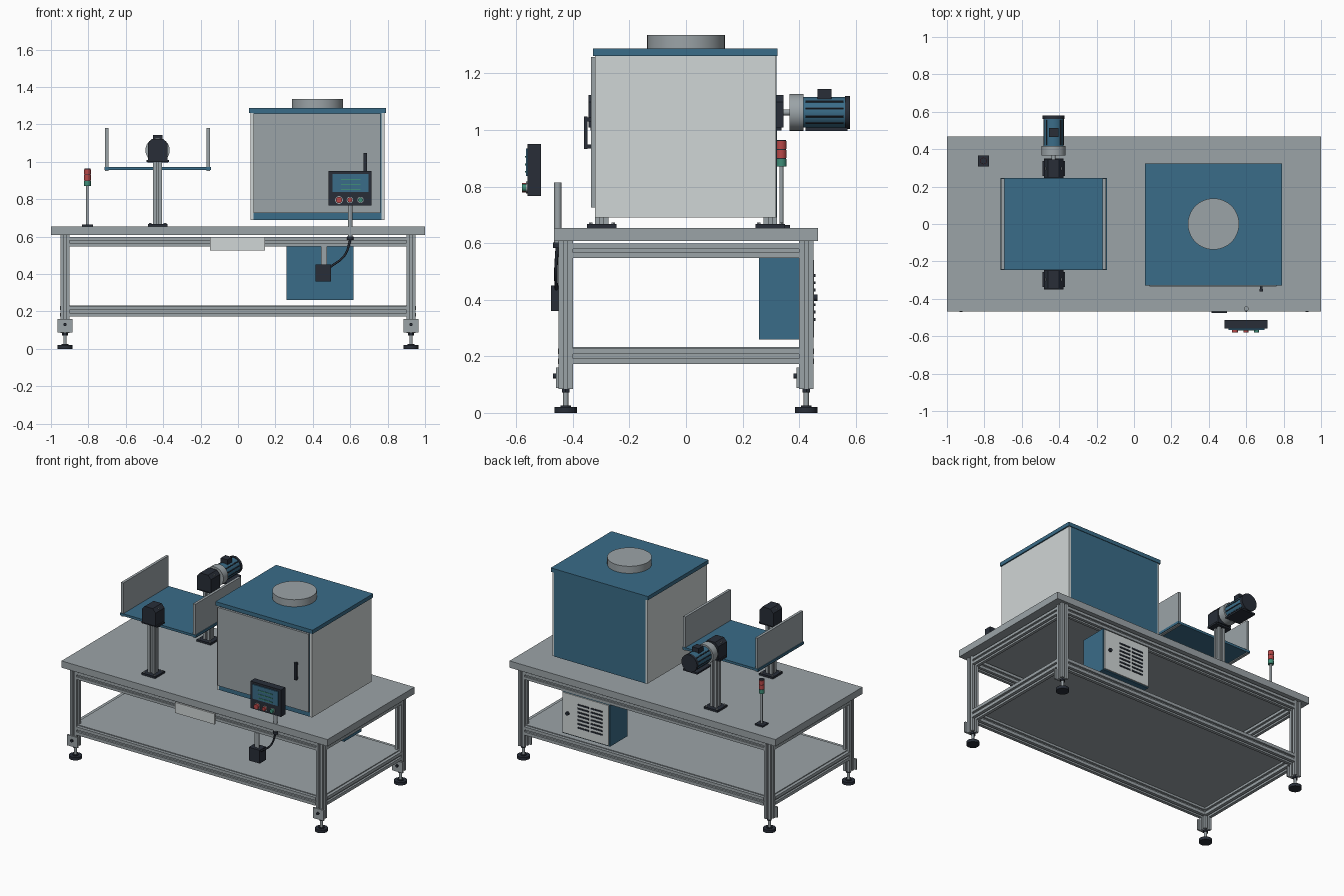
import bpy, bmesh, math
from mathutils import Matrix, Vector

if "Cube" in bpy.data.objects:
    bpy.data.objects.remove(bpy.data.objects["Cube"], do_unlink=True)


def material(name, r, g, b):
    m = bpy.data.materials.new(name)
    m.use_nodes = True
    m.diffuse_color = (r, g, b, 1)
    m.node_tree.nodes["Principled BSDF"].inputs["Base Color"].default_value = (r, g, b, 1)
    return m


GREY = material("machine grey", .33, .37, .39)
LIGHT = material("light panel", .63, .67, .67)
BLUE = material("steel blue", .042, .15, .246)
DARK = material("dark plastic", .021, .027, .039)
RED = material("signal red", .48, .065, .065)
GREEN = material("signal green", .05, .27, .19)
AXES = {"x": Matrix(((0, 0, 1), (1, 0, 0), (0, 1, 0))),
        "y": Matrix(((1, 0, 0), (0, 0, 1), (0, 1, 0))),
        "z": Matrix.Identity(3)}


def finish(name, bm, mat, smooth=False):
    bmesh.ops.recalc_face_normals(bm, faces=bm.faces)
    me = bpy.data.meshes.new(name)
    bm.to_mesh(me)
    bm.free()
    me.materials.append(mat)
    ob = bpy.data.objects.new(name, me)
    bpy.context.collection.objects.link(ob)
    if smooth:
        bpy.ops.object.select_all(action="DESELECT")
        ob.select_set(True)
        bpy.context.view_layer.objects.active = ob
        bpy.ops.object.shade_smooth_by_angle(angle=math.radians(35))
    return ob


def prism(name, pts, axis, start, end, centre, mat, smooth=False):
    """Extrude a flat outline along an axis; centre gives the two other coordinates."""
    bm = bmesh.new()
    rot = AXES[axis]
    ring = [bm.verts.new(rot @ Vector((u + centre[0], v + centre[1], start))) for u, v in pts]
    face = bm.faces.new(ring)
    ext = bmesh.ops.extrude_face_region(bm, geom=[face])["geom"]
    move = rot @ Vector((0, 0, end - start))
    bmesh.ops.translate(bm, vec=move, verts=[g for g in ext if isinstance(g, bmesh.types.BMVert)])
    return finish(name, bm, mat, smooth)


def box(name, x, y, z, mat):
    pts = [(x[0], y[0]), (x[1], y[0]), (x[1], y[1]), (x[0], y[1])]
    return prism(name, pts, "z", z[0], z[1], (0, 0), mat)


def rod(name, axis, start, end, centre, r, mat, n=32):
    pts = [(r * math.cos(i * math.tau / n), r * math.sin(i * math.tau / n)) for i in range(n)]
    return prism(name, pts, axis, start, end, centre, mat, True)


def slotted(name, axis, start, end, centre, size=.05):
    """Square aluminium extrusion with a groove down each side."""
    h, g, d = size / 2, size * .13, size * .24
    side = [(-h, -h), (-g, -h), (-g, -h + d), (g, -h + d), (g, -h)]
    pts = []
    for c, s in ((1, 0), (0, 1), (-1, 0), (0, -1)):
        pts += [(c * u - s * v, s * u + c * v) for u, v in side]
    return prism(name, pts, axis, start, end, centre, GREY)


# Table frame
box("table_top", (-1, 1), (-.467, .467), (.608, .654), GREY)
box("lower_shelf", (-.93, .93), (-.43, .43), (.222, .232), GREY)
for s in (-1, 1):
    for label, z, size in (("upper", .573, .05), ("lower", .2, .056)):
        slotted(label + "_long_rail", "x", -.9, .9, (s * .425, z), size)
        slotted(label + "_short_rail", "y", -.4, .4, (s * .925, z), size)
    for t in (-1, 1):
        x, y = s * .925, t * .425
        slotted("table_leg", "z", .085, .608, (x, y))
        rod("foot_pad", "z", 0, .02, (x, y), .04, DARK)
        rod("foot_pad_collar", "z", .02, .026, (x, y), .018, DARK)
        rod("foot_stem", "z", .02, .09, (x, y), .009, GREY, 16)
        rod("foot_nut", "z", .072, .085, (x, y), .016, DARK, 6)
        box("leg_bracket", (x - .04, x + .04), (y - .035, y - .024), (.088, .16), GREY)
        rod("bracket_bolt", "y", y - .045, y - .03, (x, .13), .009, DARK, 12)
box("front_plate", (-.15, .145), (-.46, -.45), (.525, .597), LIGHT)

# Enclosure
box("enclosure_body", (.082, .768), (-.32, .32), (.69, 1.262), BLUE)
for x in (.068, .768):
    box("enclosure_side", (x, x + .014), (-.322, .318), (.69, 1.262), LIGHT)
box("enclosure_door", (.082, .763), (-.335, -.32), (.725, 1.257), GREY)
box("enclosure_lid", (.06, .79), (-.328, .324), (1.262, 1.288), BLUE)
rod("lid_outlet", "z", 1.288, 1.336, (.425, 0), .137, GREY, 64)
box("door_handle", (.672, .69), (-.36, -.348), (.932, 1.048), DARK)
for z in (.935, 1.03):
    box("handle_mount", (.675, .687), (-.35, -.334), (z, z + .014), DARK)

# Tilting tray
box("tray_floor", (-.715, -.145), (-.245, .247), (.956, .972), BLUE)
for x in (-.71, -.168):
    box("tray_wall", (x, x + .018), (-.242, .244), (.95, 1.18), GREY)

# Posts with bearing blocks
PX = -.43
outline = [(-.052, 0), (.052, 0), (.052, .09), (.03, .115), (-.03, .115), (-.052, .09)]
for s in (-1, 1):
    y = s * .297
    slotted("tray_post", "z", .66, 1, (PX, y), .048)
    box("post_base", (PX - .052, PX + .052), (y - .052, y + .052), (.654, .667), DARK)
    box("bearing_base", (PX - .06, PX + .06), (y - .04, y + .04), (.998, 1.01), DARK)
    prism("bearing_block", outline, "y", y - .048, y + .048, (PX, 1.008), DARK)
    for t in (-1, 1):
        rod("bearing_bolt", "z", 1.09, 1.112, (PX + t * .037, y), .009, GREY, 12)
        for u in (-1, 1):
            rod("base_bolt", "z", .665, .673, (PX + t * .04, y + u * .04), .007, GREY, 6)

# Motor
MC = (PX, 1.062)
rod("motor_shaft", "y", .33, .38, MC, .011, GREY, 20)
rod("motor_flange", "y", .365, .416, MC, .065, GREY, 48)
rod("motor_body", "y", .416, .563, MC, .054, BLUE, 48)
rod("motor_end_cap", "y", .562, .58, MC, .058, DARK, 48)
for deg in (-45, -15, 15, 45, 135, 165, 195, 225):
    a = math.radians(deg)
    rod("motor_rib", "y", .423, .556, (PX + .053 * math.cos(a), 1.062 + .053 * math.sin(a)),
        .004, DARK, 8)
box("motor_terminal_box", (PX - .025, PX + .025), (.464, .514), (1.1, 1.144), DARK)
box("motor_foot", (PX - .055, PX + .055), (.422, .57), (.997, 1.008), DARK)

# Signal tower
TC = (-.805, .337)
box("tower_base", (TC[0] - .03, TC[0] + .03), (TC[1] - .03, TC[1] + .03), (.654, .664), DARK)
rod("tower_pole", "z", .66, .875, TC, .007, GREY, 16)
for i, mat in enumerate((GREEN, RED, RED)):
    z = .87 + i * .031
    rod("tower_lamp", "z", z, z + .028, TC, .018, mat, 24)
    rod("tower_ring", "z", z + .026, z + .032, TC, .0165, DARK, 24)

# Control panel
box("panel_housing", (.485, .715), (-.56, -.512), (.767, .95), DARK)
box("panel_screen", (.505, .697), (-.566, -.56), (.838, .935), BLUE)
for z in (.905, .878, .852):
    box("screen_line", (.55, .655), (-.569, -.565), (z - .003, z + .003), GREEN)
for x, r, mat in ((.54, .017, RED), (.598, .013, RED), (.655, .013, GREEN)):
    rod("button_ring", "y", -.565, -.558, (x, .796), r + .004, GREY, 24)
    rod("panel_button", "y", -.58, -.56, (x, .796), r, mat, 24)
rod("panel_pole", "z", .585, .815, (.6, -.453), .013, GREY, 24)
rod("pole_clamp", "z", .582, .602, (.6, -.453), .017, DARK, 24)

# Switch box and its cable
box("switch_box", (.415, .497), (-.477, -.41), (.36, .45), DARK)
box("switch_bracket", (.443, .475), (-.455, -.445), (.44, .55), GREY)
curve = bpy.data.curves.new("control_cable", "CURVE")
curve.dimensions = "3D"
curve.bevel_depth = .006
curve.bevel_resolution = 2
path = curve.splines.new("BEZIER")
path.bezier_points.add(2)
for p, co in zip(path.bezier_points, ((.49, -.458, .435), (.57, -.46, .5), (.603, -.455, .59))):
    p.co = co
    p.handle_left_type = p.handle_right_type = "AUTO"
curve.materials.append(DARK)
cable = bpy.data.objects.new("control_cable", curve)
bpy.context.collection.objects.link(cable)

# Electrical cabinet with louvred rear door
box("cabinet_body", (.26, .618), (.258, .445), (.26, .547), BLUE)
box("cabinet_door", (.266, .612), (.445, .453), (.267, .541), LIGHT)
rod("cabinet_knob", "y", .45, .464, (.572, .407), .012, DARK, 20)
for row in range(7):
    z = .325 + row * .026
    for x in (.312, .412):
        box("cabinet_louvre", (x, x + .085), (.452, .457), (z, z + .01), DARK)
